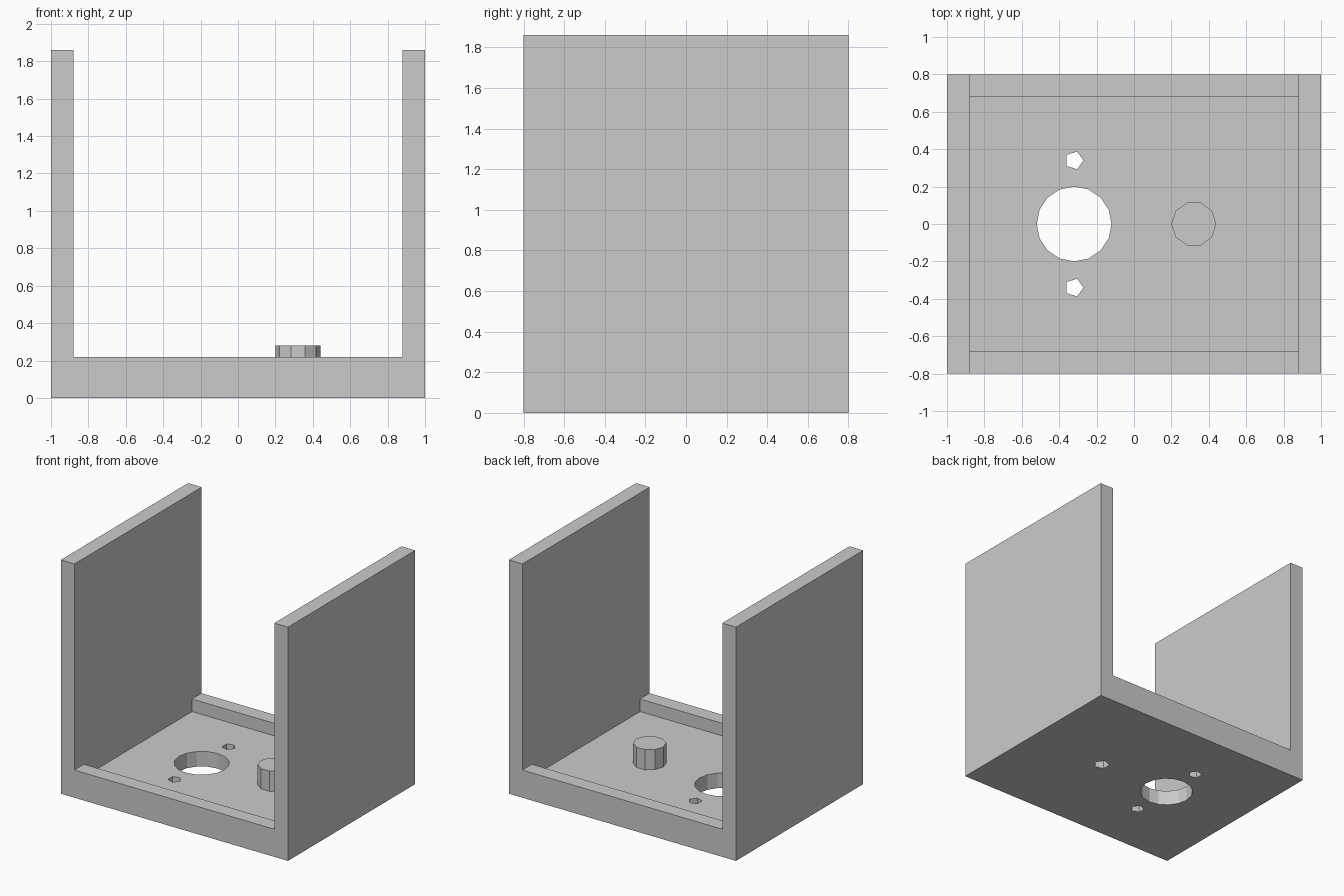
import bpy
import bmesh
import math

cube = bpy.data.objects.get("Cube")
if cube:
    bpy.data.objects.remove(cube, do_unlink=True)

HALF_X, HALF_Y, HEIGHT = 1.0, 0.8, 1.86
WALL, LIP_TOP, POST_TOP = 0.12, 0.22, 0.28
HOLE_X = 0.32

grey = bpy.data.materials.new("plain grey")
grey.use_nodes = True
colour = (0.6, 0.6, 0.6, 1)
grey.diffuse_color = colour
grey.node_tree.nodes["Principled BSDF"].inputs["Base Color"].default_value = colour


def prism(name, outline, axis, start, end):
    """Extrude a closed outline: (x, z) points along y, or (x, y) points along z."""
    bm = bmesh.new()
    place = (lambda a, b: (a, start, b)) if axis == "y" else (lambda a, b: (a, b, start))
    face = bm.faces.new([bm.verts.new(place(a, b)) for a, b in outline])
    moved = bmesh.ops.extrude_face_region(bm, geom=[face])["geom"]
    step = (0, end - start, 0) if axis == "y" else (0, 0, end - start)
    bmesh.ops.translate(bm, vec=step,
                        verts=[v for v in moved if isinstance(v, bmesh.types.BMVert)])
    bmesh.ops.recalc_face_normals(bm, faces=bm.faces)
    mesh = bpy.data.meshes.new(name)
    bm.to_mesh(mesh)
    bm.free()
    mesh.materials.append(grey)
    obj = bpy.data.objects.new(name, mesh)
    bpy.context.collection.objects.link(obj)
    return obj


def ring(x, y, radius, sides):
    turn = 2 * math.pi / sides
    return [(x + radius * math.cos(i * turn), y + radius * math.sin(i * turn))
            for i in range(sides)]


def drill(obj, x, y, radius, sides, top):
    """Cut a faceted hole upwards from below the base."""
    cutter = prism("hole_cutter", ring(x, y, radius, sides), "z", -0.1, top)
    cutter.hide_render = True
    mod = obj.modifiers.new("hole", "BOOLEAN")
    mod.operation = "DIFFERENCE"
    mod.solver = "EXACT"
    mod.object = cutter
    bpy.context.view_layer.objects.active = obj
    bpy.ops.object.modifier_apply(modifier=mod.name)
    bpy.data.objects.remove(cutter, do_unlink=True)


# U-shaped frame: floor and two side walls
inner = HALF_X - WALL
right_half = [(HALF_X, 0), (HALF_X, HEIGHT), (inner, HEIGHT), (inner, WALL)]
profile = right_half + [(-x, z) for x, z in reversed(right_half)]
frame = prism("frame", profile, "y", -HALF_Y, HALF_Y)

# Large opening, two mounting holes and the screw hole below the post
drill(frame, -HOLE_X, 0, 0.2, 16, 0.2)
for side in (-1, 1):
    drill(frame, -HOLE_X, side * 0.34, 0.05, 5, 0.2)
drill(frame, HOLE_X, 0, 0.06, 5, 0.2)

# Low lips along the open front and back edges
for name, side in (("front_lip", -1), ("back_lip", 1)):
    section = [(-inner, WALL), (inner, WALL), (inner, LIP_TOP), (-inner, LIP_TOP)]
    prism(name, section, "y", side * (HALF_Y - WALL), side * HALF_Y)

# Ten-sided post with a blind screw hole
post = prism("post", ring(HOLE_X, 0, 0.12, 10), "z", WALL, POST_TOP)
drill(post, HOLE_X, 0, 0.06, 5, 0.2)
